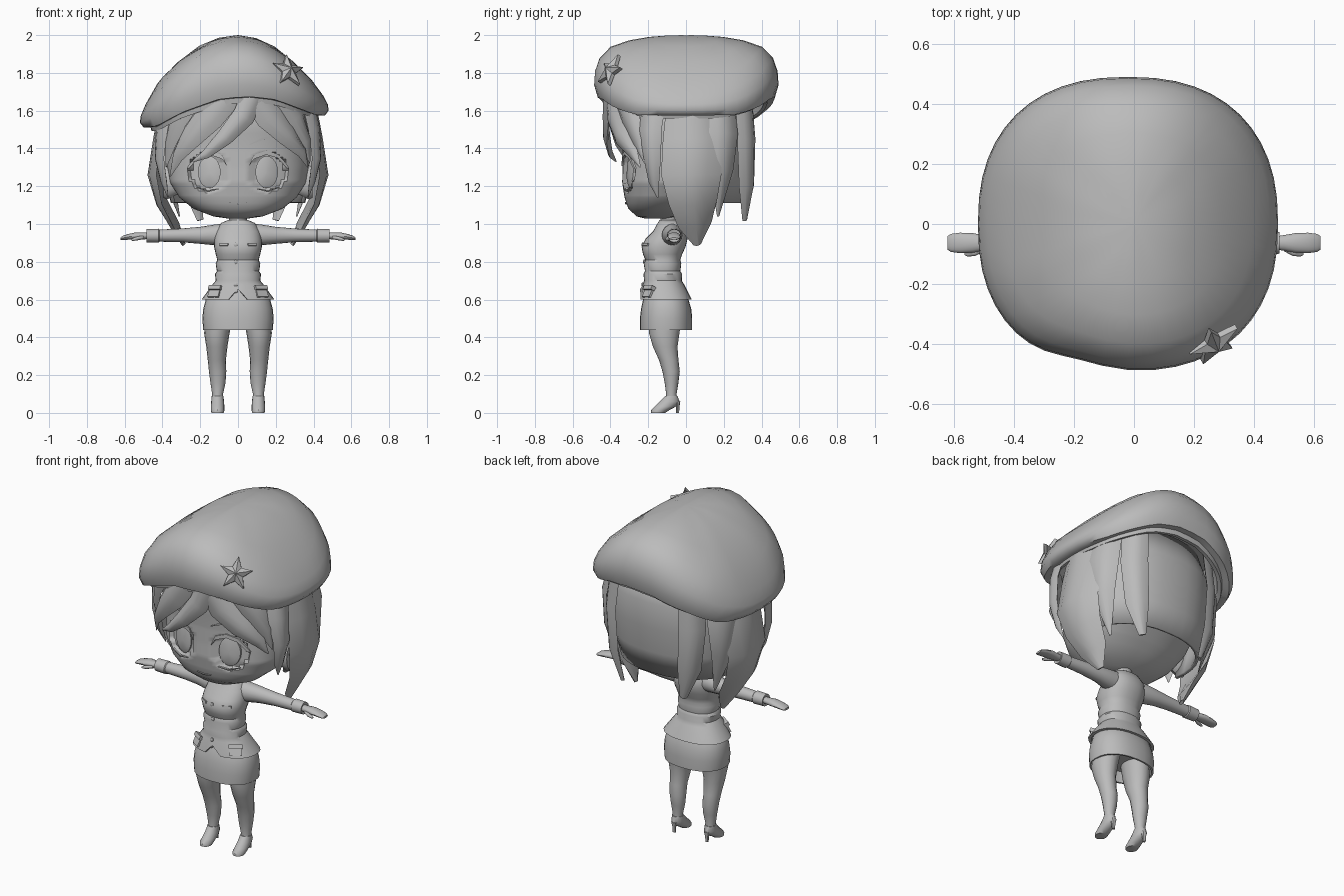
import bpy, bmesh, math
from mathutils import Vector, Matrix

grey = bpy.data.materials.new("plain grey")
grey.diffuse_color = (0.5, 0.5, 0.5, 1)


def finish(name, bm, mirror=False, angle=40):
    bmesh.ops.recalc_face_normals(bm, faces=bm.faces)
    me = bpy.data.meshes.new(name)
    bm.to_mesh(me)
    bm.free()
    me.materials.append(grey)
    me.shade_smooth()
    me.set_sharp_from_angle(angle=math.radians(angle))
    ob = bpy.data.objects.new(name, me)
    bpy.context.collection.objects.link(ob)
    if mirror:
        ob.modifiers.new("mirror", 'MIRROR').use_mirror_merge = False
    return ob


def loft(name, rings, mirror=False, closed=True, caps=True, angle=40):
    bm = bmesh.new()
    vs = [[bm.verts.new(p) for p in r] for r in rings]
    n = len(vs[0])
    for a, b in zip(vs, vs[1:]):
        for i in range(n if closed else n - 1):
            j = (i + 1) % n
            bm.faces.new((a[i], a[j], b[j], b[i]))
    if caps:
        bm.faces.new(vs[0])
        bm.faces.new(vs[-1])
    return finish(name, bm, mirror, angle)


def unit(a, p=2.0):
    c, s = math.cos(a), math.sin(a)
    return (math.copysign(abs(c) ** (2 / p), c), math.copysign(abs(s) ** (2 / p), s))


def ring(z, rx, yf, yb, cx=0, n=24, p=2.0):
    pts = [unit(2 * math.pi * i / n, p) for i in range(n)]
    return [Vector((cx + rx * x, (yf + yb) / 2 + (yb - yf) / 2 * y, z)) for x, y in pts]


def interp(table, t):
    for a, b in zip(table, table[1:]):
        if t <= b[0]:
            f = max(0, (t - a[0]) / (b[0] - a[0]))
            return [u + (v - u) * f for u, v in zip(a, b)][1:]
    return table[-1][1:]


# Head with recessed eye sockets: z, half width, front y, back y
HEAD = [(1.03, .06, -.22, -.09), (1.04, .13, -.26, -.05), (1.08, .235, -.305, .03), (1.14, .31, -.325, .1),
        (1.22, .36, -.338, .18), (1.3, .375, -.335, .25), (1.4, .38, -.335, .31), (1.55, .385, -.35, .34),
        (1.7, .33, -.32, .3), (1.8, .16, -.2, .18)]
rings = []
for z in [1.03, 1.04, 1.06, 1.08, 1.11] + [1.14 + .012 * i for i in range(23)] + [1.48, 1.55, 1.63, 1.7, 1.75, 1.8]:
    row = ring(z, *interp(HEAD, z), n=100, p=2.3)
    for p in row:
        if p.y < 0 and ((abs(p.x) - .162) / .092) ** 2 + ((z - 1.275) / .1) ** 2 < 1:
            p.y += .03
    rings.append(row)
loft("head", rings, angle=60)


def on_face(x, z, lift):
    rx, yf, yb = interp(HEAD, z)
    k = max(0, 1 - abs(x / rx) ** 2.3) ** (1 / 2.3)
    return Vector((x, (yf + yb) / 2 - (yb - yf) / 2 * k - lift, z))


# Face details follow the head surface
def face_disc(name, cx, cz, rx, rz, lift, dome):
    rings = []
    for f, d in ((1, lift - .012), (1, lift), (.7, lift + dome * .7), (.1, lift + dome)):
        rings.append([on_face(cx + rx * f * math.cos(i * math.pi / 10), cz + rz * f * math.sin(i * math.pi / 10), d)
                      for i in range(20)])
    loft(name, rings, True)


def face_strip(name, pts, w, mirror=True):
    rings = []
    for i, (x, z) in enumerate(pts):
        h = w if 0 < i < len(pts) - 1 else w * .3
        rings.append([on_face(x, z + a * h, d) for a, d in ((1, -.004), (1, .008), (-1, .008), (-1, -.004))])
    loft(name, rings, mirror)


face_disc("iris", .152, 1.275, .06, .085, -.02, .008)
face_strip("upper_lash", [(.06, 1.31), (.085, 1.355), (.15, 1.378), (.21, 1.36), (.255, 1.31), (.27, 1.295)], .011)
face_strip("lower_lash", [(.1, 1.185), (.16, 1.175), (.22, 1.195)], .004)
face_strip("eyebrow", [(.06, 1.42), (.14, 1.455), (.24, 1.44)], .007)
face_strip("mouth", [(-.045, 1.115), (0, 1.108), (.045, 1.115)], .004, False)
# Ears
loft("ear", [[Vector((x, -.06 + r * .05 * math.cos(a), 1.22 + r * .09 * math.sin(a)))
              for a in (k * math.pi / 6 for k in range(12))]
             for x, r in ((.32, .7), (.375, 1), (.395, .9), (.38, .4))], True)

# Back hair shell
arc = [math.radians(-8 + 196 * i / 20) for i in range(21)]
SHELL = [(1.11, .355, .305), (1.25, .39, .335), (1.4, .405, .35), (1.55, .405, .355), (1.72, .36, .3)]
shell = loft("back_hair", [[Vector((rx * unit(a, 2.3)[0], ry * unit(a, 2.3)[1], z)) for a in arc]
                           for z, rx, ry in SHELL], closed=False, caps=False)
shell.modifiers.new("thickness", 'SOLIDIFY').thickness = .02


# Hair locks: flattened tapering strands bent around the head
def lock(name, pts, widths, mirror=True, th=.02):
    P = [Vector(p) for p in pts]
    rings = []
    for i, c in enumerate(P):
        t = (P[min(i + 1, len(P) - 1)] - P[max(i - 1, 0)]).normalized()
        n = Vector((c.x, c.y, 0)).normalized()
        w = t.cross(n).normalized()
        n = w.cross(t)
        W = widths[i]
        k = th * min(1, W / .04)
        rings.append([c + w * W * a + n * (k * b - a * a * W * W * 1.3)
                      for a, b in ((1, 0), (.5, .9), (0, 1.2), (-.5, .9), (-1, 0), (-.5, -.6), (.5, -.6))])
    loft(name, rings, mirror, angle=50)


lock("side_lock", [(.385, .03, 1.66), (.425, .04, 1.45), (.455, .03, 1.26), (.41, .04, 1.11), (.335, .05, .99), (.285, .06, .89)],
     [.13, .16, .16, .13, .09, .02])
lock("front_side_lock", [(.37, -.17, 1.66), (.405, -.19, 1.5), (.415, -.18, 1.35), (.39, -.17, 1.22), (.37, -.15, 1.14)],
     [.07, .065, .05, .03, .004])
lock("rear_side_lock", [(.34, .19, 1.66), (.385, .2, 1.48), (.38, .19, 1.28), (.31, .17, 1.04)], [.08, .09, .07, .006])
lock("back_lock", [(.25, .31, 1.68), (.27, .325, 1.45), (.25, .325, 1.2), (.2, .31, 1.02)], [.07, .075, .065, .02])


def bang(name, xz, widths, off=0.0):
    lock(name, [(x, -(.395 + off) * (1 - abs(x / .43) ** 2.3) ** .43, z) for x, z in xz], widths, False, .018)


bang("centre_bang", [(.08, 1.68), (.03, 1.57), (-.07, 1.46), (-.17, 1.37), (-.24, 1.33)], [.06, .06, .045, .025, .004], .025)
bang("left_bang", [(-.06, 1.68), (-.15, 1.57), (-.25, 1.46), (-.32, 1.36), (-.36, 1.25)], [.08, .08, .065, .04, .004], .01)
bang("outer_left_bang", [(-.25, 1.67), (-.32, 1.55), (-.36, 1.42), (-.38, 1.3)], [.07, .065, .045, .004])
bang("right_bang", [(.1, 1.68), (.17, 1.57), (.26, 1.47), (.34, 1.38), (.37, 1.3)], [.08, .08, .06, .035, .004], .015)
bang("outer_right_bang", [(.24, 1.67), (.31, 1.57), (.36, 1.44), (.38, 1.32)], [.07, .065, .045, .004])

# Beret: outline rings mapped between a lower and an upper height curve
TOP = [(-.53, 1.63), (-.48, 1.72), (-.4, 1.83), (-.2, 1.955), (-.1, 1.988), (0, 2), (.1, 1.985), (.2, 1.945), (.35, 1.84), (.49, 1.7)]
LOW = [(-.53, 1.5), (-.43, 1.5), (-.3, 1.57), (-.1, 1.64), (.05, 1.655), (.2, 1.64), (.41, 1.565), (.49, 1.565)]
rings = []
for r, t in ((.72, .4), (.83, .12), (.84, -.03), (.88, -.03), (.89, .05), (.96, .06), (1, .25), (.99, .46),
             (.94, .66), (.82, .83), (.62, .925), (.4, .975), (.2, .995), (.03, 1)):
    row = []
    for i in range(48):
        u, v = unit(2 * math.pi * i / 48, 2.35)
        x = -.02 * r + .5 * r * u
        lo, hi = interp(LOW, x)[0], interp(TOP, x)[0]
        # shallow fold on the drooping front side
        dent = .025 * math.exp(-((x + .2) / .13) ** 2) * (max(0, -v) ** 2 if r > .5 else 0)
        row.append(Vector((x, .49 * r * v + dent, lo + t * (hi - lo))))
    rings.append(row)
loft("beret", rings, angle=60)

# Star badge
bm = bmesh.new()
rim = [[bm.verts.new((q * math.sin(k * math.pi / 5), y, q * math.cos(k * math.pi / 5)))
        for k in range(10) for q in ((.095 if k % 2 == 0 else .042),)] for y in (.02, 0)]
tip = bm.verts.new((0, -.028, 0))
for k in range(10):
    j = (k + 1) % 10
    bm.faces.new((rim[0][k], rim[0][j], rim[1][j], rim[1][k]))
    bm.faces.new((rim[1][k], rim[1][j], tip))
bm.faces.new(rim[0])
bm.transform(Matrix.Translation((.27, -.405, 1.815)) @ Matrix.Rotation(math.radians(32), 4, 'Z')
             @ Matrix.Rotation(math.radians(-28), 4, 'X') @ Matrix.Rotation(math.radians(8), 4, 'Y'))
finish("star_badge", bm, angle=10)

# Neck and jacket with flared notched hem
loft("neck", [ring(z, .048, -.135, -.045) for z in (.97, 1.08)])
JACKET = [(1.02, .055, -.14, -.04), (1.005, .09, -.15, -.02), (.96, .118, -.175, .005), (.92, .125, -.215, .008),
          (.88, .127, -.235, -.002), (.84, .118, -.228, -.02), (.81, .11, -.215, -.03), (.79, .118, -.224, -.025),
          (.75, .112, -.217, -.03), (.735, .122, -.225, -.02), (.7, .118, -.222, -.022), (.68, .135, -.228, -.01),
          (.6, .193, -.243, .03), (.6, .175, -.23, .015), (.66, .12, -.2, -.02)]
rings = [ring(*j, n=28, p=2.3) for j in JACKET]
for row in rings[12:14]:
    for p in row:
        if p.y < -.15 and abs(p.x) < .02:
            p.z += .055
loft("jacket", rings)
# Skirt
loft("skirt", [ring(*s, n=28, p=2.3) for s in ((.66, .12, -.2, -.02), (.61, .168, -.225, .01), (.55, .184, -.238, .028),
     (.5, .189, -.244, .033), (.44, .184, -.244, .033), (.44, .174, -.234, .023), (.5, .165, -.22, .01))])


# Arms, cuffs and hands run along x
def along_x(name, secs, cy=-.063):
    loft(name, [[Vector((x, cy + dy + ry * math.cos(a), z + rz * math.sin(a)))
                 for a in (k * math.pi / 8 for k in range(16))] for x, z, ry, rz, dy in secs], True)


along_x("sleeve", [(.06, .945, .05, .06, -.01), (.13, .942, .055, .054, -.01), (.2, .94, .044, .045, 0),
                   (.3, .94, .038, .036, 0), (.44, .938, .031, .031, 0)])
along_x("cuff", [(.415, .938, .032, .032, 0), (.42, .938, .038, .037, 0), (.485, .938, .036, .035, 0), (.48, .938, .022, .022, 0)])
along_x("hand", [(.46, .938, .02, .018, 0), (.5, .937, .026, .018, 0), (.54, .937, .033, .019, 0), (.58, .932, .034, .015, 0),
                 (.61, .926, .03, .011, 0), (.622, .922, .022, .006, 0)])
along_x("thumb", [(.5, .93, .01, .01, -.018), (.53, .924, .012, .01, -.032), (.555, .918, .009, .008, -.036), (.565, .916, .004, .004, -.036)])

# Legs, shoes and heels
LEG = [(.52, .1, .075, -.2, -.02), (.42, .112, .067, -.195, -.035), (.35, .112, .056, -.175, -.045), (.28, .112, .048, -.143, -.04),
       (.22, .108, .046, -.125, -.033), (.16, .106, .04, -.113, -.04), (.1, .108, .029, -.105, -.05), (.06, .108, .028, -.11, -.045)]
loft("leg", [ring(z, rx, a, b, cx, 16) for z, cx, rx, a, b in LEG], True)
SHOE = [(.09, .031, -.11, -.045), (.06, .034, -.138, -.034), (.035, .036, -.165, -.05), (.014, .036, -.184, -.09), (0, .032, -.184, -.11)]
loft("shoe", [ring(z, rx, a, b, .108, 16) for z, rx, a, b in SHOE], True)
loft("heel", [ring(z, r, -.042 - r, -.042 + r * .6, .108, 8) for z, r in ((.06, .02), (.03, .011), (0, .01))], True)


# Pocket flaps and buttons
def plate(name, c, size, turn, tilt):
    bm = bmesh.new()
    bmesh.ops.create_cube(bm, size=1)
    bm.transform(Matrix.Translation(c) @ Matrix.Rotation(turn, 4, 'Z') @ Matrix.Rotation(tilt, 4, 'X')
                 @ Matrix.Diagonal((*size, 1)))
    finish(name, bm, True)


plate("hip_pocket", (.122, -.196, .638), (.068, .02, .06), .6, -.45)
plate("hip_pocket_flap", (.119, -.194, .66), (.076, .028, .022), .6, -.45)
plate("chest_pocket_flap", (.072, -.209, .89), (.05, .018, .014), .5, -.2)
for z, y in ((.89, -.228), (.8, -.22), (.68, -.228), (.645, -.232)):
    loft("button", [[Vector((-.012 + r * math.cos(a), y - d, z + r * math.sin(a))) for a in (k * math.pi / 4 for k in range(8))]
                    for d, r in ((-.01, .011), (.004, .011), (.007, .006))])
